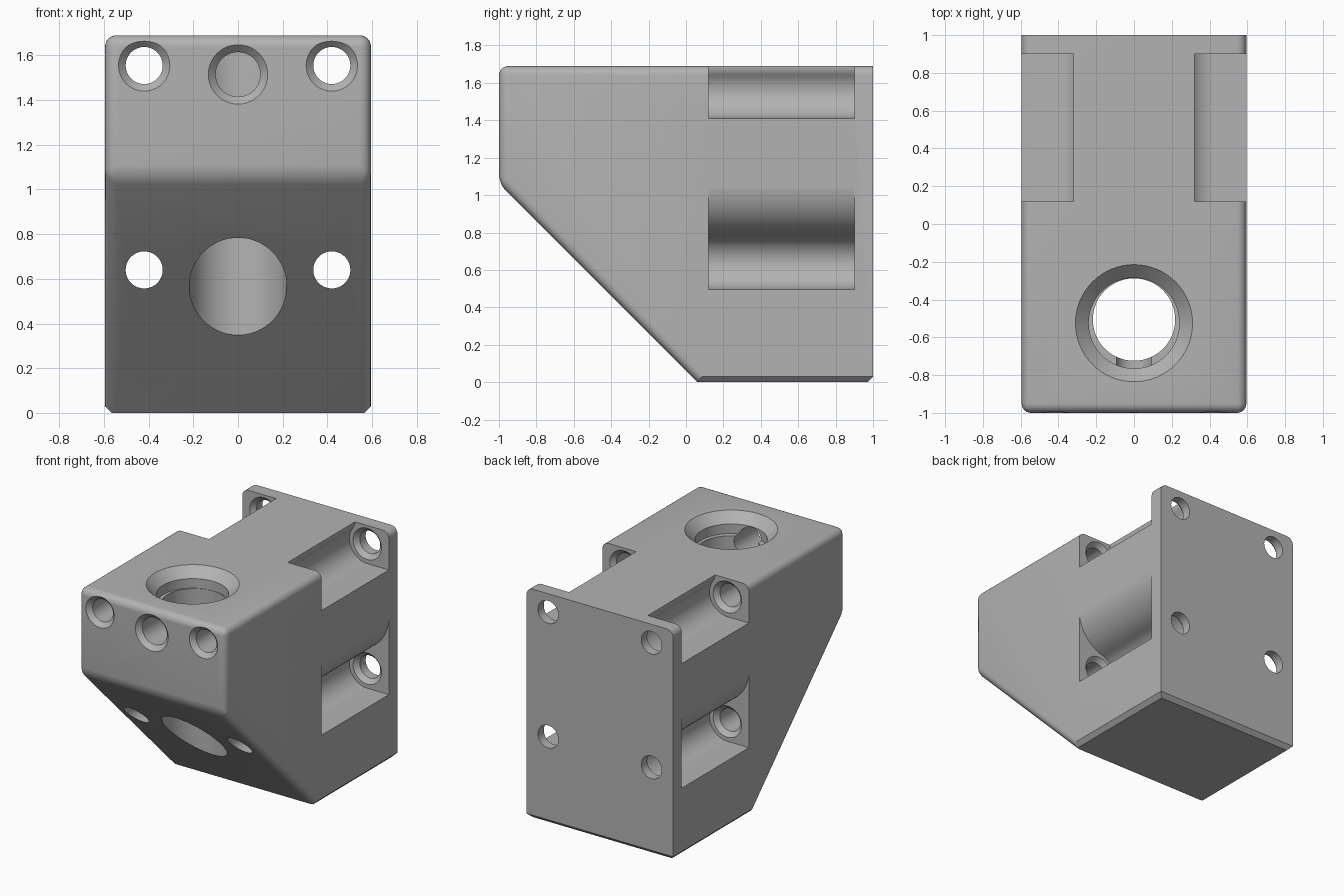
import bpy, bmesh
from math import sin, cos, pi, atan2
from mathutils import Vector

cube = bpy.data.objects.get("Cube")
if cube:
    bpy.data.objects.remove(cube, do_unlink=True)

HALF, TOP = 0.595, 1.69

grey = bpy.data.materials.new("light_grey")
grey.use_nodes = True
colour = (0.45, 0.45, 0.45, 1)
grey.diffuse_color = colour
grey.node_tree.nodes["Principled BSDF"].inputs["Base Color"].default_value = colour


def finish(bm, name):
    bmesh.ops.recalc_face_normals(bm, faces=bm.faces)
    mesh = bpy.data.meshes.new(name)
    bm.to_mesh(mesh)
    bm.free()
    mesh.materials.append(grey)
    obj = bpy.data.objects.new(name, mesh)
    bpy.context.collection.objects.link(obj)
    return obj


def prism(points, offset):
    """Solid made by extruding one closed outline."""
    bm = bmesh.new()
    face = bm.faces.new([bm.verts.new(p) for p in points])
    new = bmesh.ops.extrude_face_region(bm, geom=[face])["geom"]
    bmesh.ops.translate(bm, vec=offset, verts=[v for v in new if isinstance(v, bmesh.types.BMVert)])
    bmesh.ops.recalc_face_normals(bm, faces=bm.faces)
    return bm


def lathe(name, profile, place, sides=64):
    """Solid of revolution; place(t, a, b) maps axis and radial offsets to space."""
    bm = bmesh.new()
    rings = [[bm.verts.new(place(t, r * cos(2 * pi * i / sides), r * sin(2 * pi * i / sides)))
              for i in range(sides)] for t, r in profile]
    for one, two in zip(rings, rings[1:]):
        for i in range(sides):
            j = (i + 1) % sides
            bm.faces.new((one[i], one[j], two[j], two[i]))
    bm.faces.new(rings[0])
    bm.faces.new(rings[-1])
    return finish(bm, name)


def lip(face, inward, r, size, steps=6):
    """Rounded mouth of a hole, listed from the face inwards."""
    return [(face + inward * size * sin(a), r + size * (1 - cos(pi / 2 - a)))
            for a in (pi / 2 * i / steps for i in range(steps + 1))]


def arc(cx, cz, r, start, end, steps=12):
    return [(cx + r * cos(start + (end - start) * i / steps),
             cz + r * sin(start + (end - start) * i / steps)) for i in range(steps + 1)]


# Block with a sloped underside
outline = [(-1, 1.06), (-1, TOP), (1, TOP), (1, 0), (0.06, 0)]
bm = prism([(-HALF, y, z) for y, z in outline], (2 * HALF, 0, 0))


def is_rounded(edge):
    a, b = (v.co for v in edge.verts)
    mid = (a + b) / 2
    at_back = mid.y > 0.99
    at_bottom = mid.z < 0.01
    return not at_back and not at_bottom


bmesh.ops.bevel(bm, geom=[e for e in bm.edges if is_rounded(e)], offset=0.05,
                segments=6, profile=0.5, affect='EDGES')

# Chamfers along the bottom sides and back
for point, normal in (((HALF, 0, 0.03), (1, 0, -1)), ((-HALF, 0, 0.03), (-1, 0, -1)),
                      ((0, 1, 0.03), (0, 1, -1))):
    cut = bmesh.ops.bisect_plane(bm, geom=bm.verts[:] + bm.edges[:] + bm.faces[:],
                                 plane_co=point, plane_no=Vector(normal).normalized(),
                                 clear_outer=True)
    rim = [e for e in bm.edges if e.is_boundary]
    bmesh.ops.holes_fill(bm, edges=rim, sides=0)
body = finish(bm, "mounting_block")

cutters = []
PX, R = 0.42, 0.145                     # screw axis and pocket radius


def pocket(name, side, cz, cx, big, blend_z, ceiling):
    """Side pocket: flat floor, hollow round the screw, then an outward blend."""
    meet = atan2(blend_z - cz, cx - PX)
    pts = [(0.8, cz - R)] + arc(PX, cz, R, -pi / 2, meet - 2 * pi, 24)
    pts += arc(cx, blend_z, big, meet - pi, 0)[1:]
    pts += [(cx + big, ceiling), (0.8, ceiling)]
    bm = prism([(side * x, 0.12, z) for x, z in pts], (0, 0.78, 0))
    cutters.append(finish(bm, name))


for side, word in ((1, "left"), (-1, "right")):
    # Pockets open to the top and to the side
    pocket(word + "_upper_pocket", side, 1.555, 0.24, 0.08, TOP, 1.8)
    pocket(word + "_lower_pocket", side, 0.64, 0.306, 0.29, 1.06, 1.061)
    # Long screw holes with rounded mouths inside the pockets
    inner = lip(0.12, -1, 0.083, 0.032)[::-1] + lip(0.9, 1, 0.083, 0.032) + [(1.1, 0.083)]
    front = [(-1.1, 0.115)] + lip(-1, 1, 0.083, 0.032)
    for level, z, start in (("upper", 1.555, front), ("lower", 0.64, [(-1.1, 0.083)])):
        cutters.append(lathe(f"{word}_{level}_screw_hole", start + inner,
                             lambda t, a, b: (side * PX + a, t, z + b), 40))

# Vertical bore with a wider seat and flared mouth
cutters.append(lathe("bore_seat", [(1.8, 0.31)] + lip(TOP, -1, 0.24, 0.07) + [(1.55, 0.24)],
                     lambda t, a, b: (a, -0.525 + b, t)))
cutters.append(lathe("bore", [(-0.1, 0.218), (1.6, 0.218)],
                     lambda t, a, b: (a, -0.506 + b, t)))
# Middle front hole reaching the bore
cutters.append(lathe("front_hole", [(-1.1, 0.133)] + lip(-1, 1, 0.1, 0.033) + [(-0.5, 0.1)],
                     lambda t, a, b: (a, t, 1.515 + b), 40))

# Cut everything out of the block
bpy.ops.object.select_all(action='DESELECT')
bpy.context.view_layer.objects.active = body
body.select_set(True)
for cutter in cutters:
    cutter.hide_render = True
    mod = body.modifiers.new(cutter.name, 'BOOLEAN')
    mod.operation = 'DIFFERENCE'
    mod.solver = 'EXACT'
    mod.object = cutter
    bpy.ops.object.modifier_apply(modifier=mod.name)
    bpy.data.objects.remove(cutter, do_unlink=True)

bpy.ops.object.shade_smooth_by_angle(angle=pi / 6)
